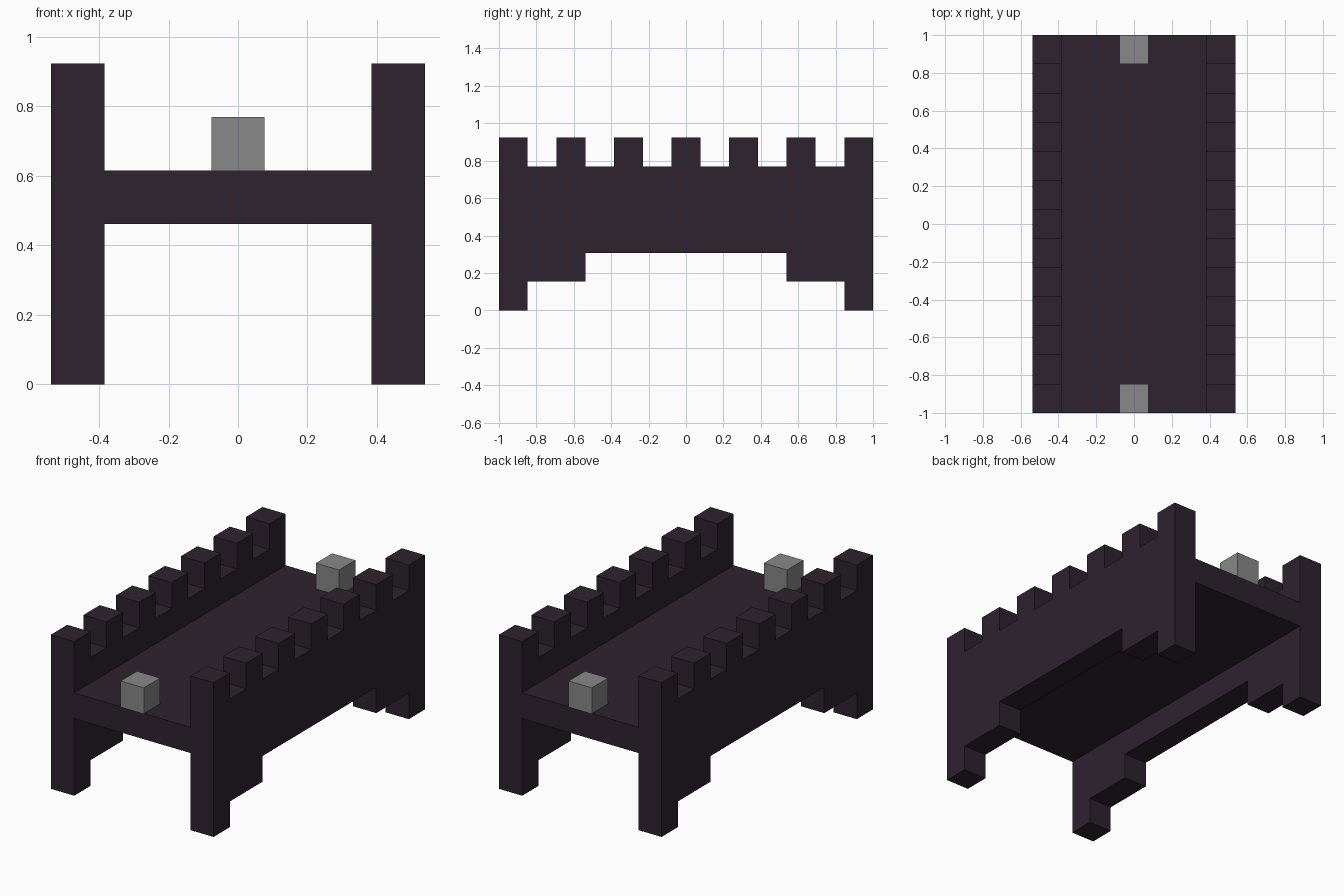
import bpy
import bmesh
from mathutils import Vector

cube = bpy.data.objects.get("Cube")
if cube:
    bpy.data.objects.remove(cube, do_unlink=True)

U = 2 / 13  # one building block; the bridge is 13 blocks long


def material(name, rgb):
    mat = bpy.data.materials.new(name)
    mat.use_nodes = True
    color = (*rgb, 1)
    mat.diffuse_color = color
    mat.node_tree.nodes["Principled BSDF"].inputs["Base Color"].default_value = color
    return mat


dark = material("dark plum stone", (0.027, 0.016, 0.028))
grey = material("grey stone", (0.246, 0.246, 0.246))


def extrude_profile(name, outline, x0, x1, mat):
    """Extrude a (y, z) outline, given in blocks, from x0 to x1."""
    bm = bmesh.new()
    face = bm.faces.new([bm.verts.new((x0 * U, y * U, z * U)) for y, z in outline])
    extruded = bmesh.ops.extrude_face_region(bm, geom=[face])["geom"]
    moved = [v for v in extruded if isinstance(v, bmesh.types.BMVert)]
    bmesh.ops.translate(bm, verts=moved, vec=Vector(((x1 - x0) * U, 0, 0)))
    bmesh.ops.recalc_face_normals(bm, faces=bm.faces)
    mesh = bpy.data.meshes.new(name)
    bm.to_mesh(mesh)
    bm.free()
    mesh.materials.append(mat)
    obj = bpy.data.objects.new(name, mesh)
    bpy.context.collection.objects.link(obj)
    return obj


def block(name, x0, x1, y0, y1, z0, z1, mat):
    return extrude_profile(name, [(y0, z0), (y1, z0), (y1, z1), (y0, z1)], x0, x1, mat)


# Side wall outline: stepped arch below, battlements above
half_arch = [(6.5, 0), (5.5, 0), (5.5, 1), (3.5, 1), (3.5, 2)]
outline = [(-y, z) for y, z in half_arch] + half_arch[::-1]
for i in range(7):
    y = 6.5 - 2 * i
    outline += [(y, 6), (y - 1, 6)]
    if i < 6:
        outline += [(y - 1, 5), (y - 2, 5)]

extrude_profile("left_wall", outline, 2.5, 3.5, dark)
extrude_profile("right_wall", outline, -3.5, -2.5, dark)

# Deck between the walls
block("deck", -2.5, 2.5, -6.5, 6.5, 3, 4, dark)

# Grey marker blocks at both ends of the deck
block("front_block", -0.5, 0.5, -6.5, -5.5, 4, 5, grey)
block("back_block", -0.5, 0.5, 5.5, 6.5, 4, 5, grey)
